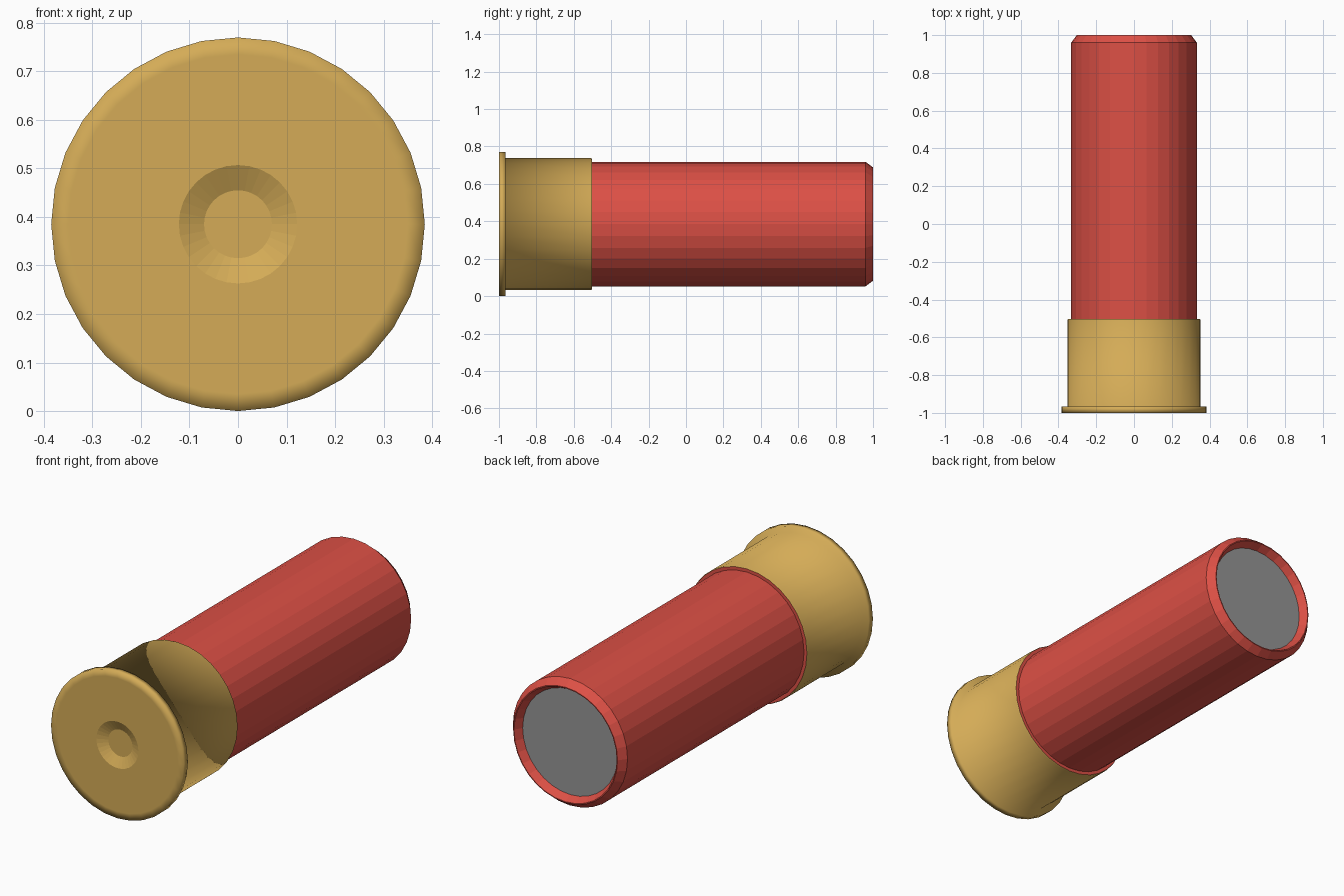
import bpy
import bmesh
from math import sin, cos, pi

SIDES = 32
AXIS_Z = 0.385

if "Cube" in bpy.data.objects:
    bpy.data.objects.remove(bpy.data.objects["Cube"], do_unlink=True)


def material(name, rgb):
    mat = bpy.data.materials.new(name)
    mat.use_nodes = True
    mat.diffuse_color = (*rgb, 1)
    bsdf = mat.node_tree.nodes["Principled BSDF"]
    bsdf.inputs["Base Color"].default_value = (*rgb, 1)
    bsdf.inputs["Roughness"].default_value = 0.6
    return mat


def lathe(name, profile, mat, cap_front=False, cap_back=False, smooth_from=None):
    """Turn (radius, y) points about the lengthwise axis, front to back."""
    bm = bmesh.new()
    rings = []
    for r, y in profile:
        angles = [2 * pi * i / SIDES for i in range(SIDES)]
        rings.append([bm.verts.new((r * sin(a), y, AXIS_Z + r * cos(a))) for a in angles])
    for n, (a, b) in enumerate(zip(rings, rings[1:])):
        for i in range(SIDES):
            j = (i + 1) % SIDES
            face = bm.faces.new((a[i], a[j], b[j], b[i]))
            face.smooth = smooth_from is not None and n >= smooth_from
    if cap_front:
        bm.faces.new(rings[0][::-1])
    if cap_back:
        bm.faces.new(rings[-1])
    mesh = bpy.data.meshes.new(name)
    bm.to_mesh(mesh)
    bm.free()
    mesh.materials.append(mat)
    obj = bpy.data.objects.new(name, mesh)
    bpy.context.collection.objects.link(obj)
    return obj


brass = material("brass", (0.66, 0.41, 0.095))
red = material("red plastic", (0.72, 0.08, 0.06))
grey = material("grey wad", (0.30, 0.30, 0.30))

# Brass head: dimpled primer, flat face, projecting rim and smooth cup
lathe("brass_head", [
    (0.07, -0.975), (0.122, -1), (0.35, -1), (0.385, -1),
    (0.385, -0.965), (0.353, -0.965), (0.353, -0.51), (0.35, -0.503),
], brass, cap_front=True, smooth_from=2)

# Faceted red tube: collar at the head, chamfered mouth and inner lip
lathe("plastic_tube", [
    (0.35, -0.503), (0.333, -0.503), (0.333, 0.96),
    (0.303, 1), (0.298, 1), (0.276, 0.96),
], red)

# Grey closing disc recessed in the mouth
lathe("closing_disc", [(0.276, 0.95), (0.276, 0.96)], grey, cap_front=True, cap_back=True)
